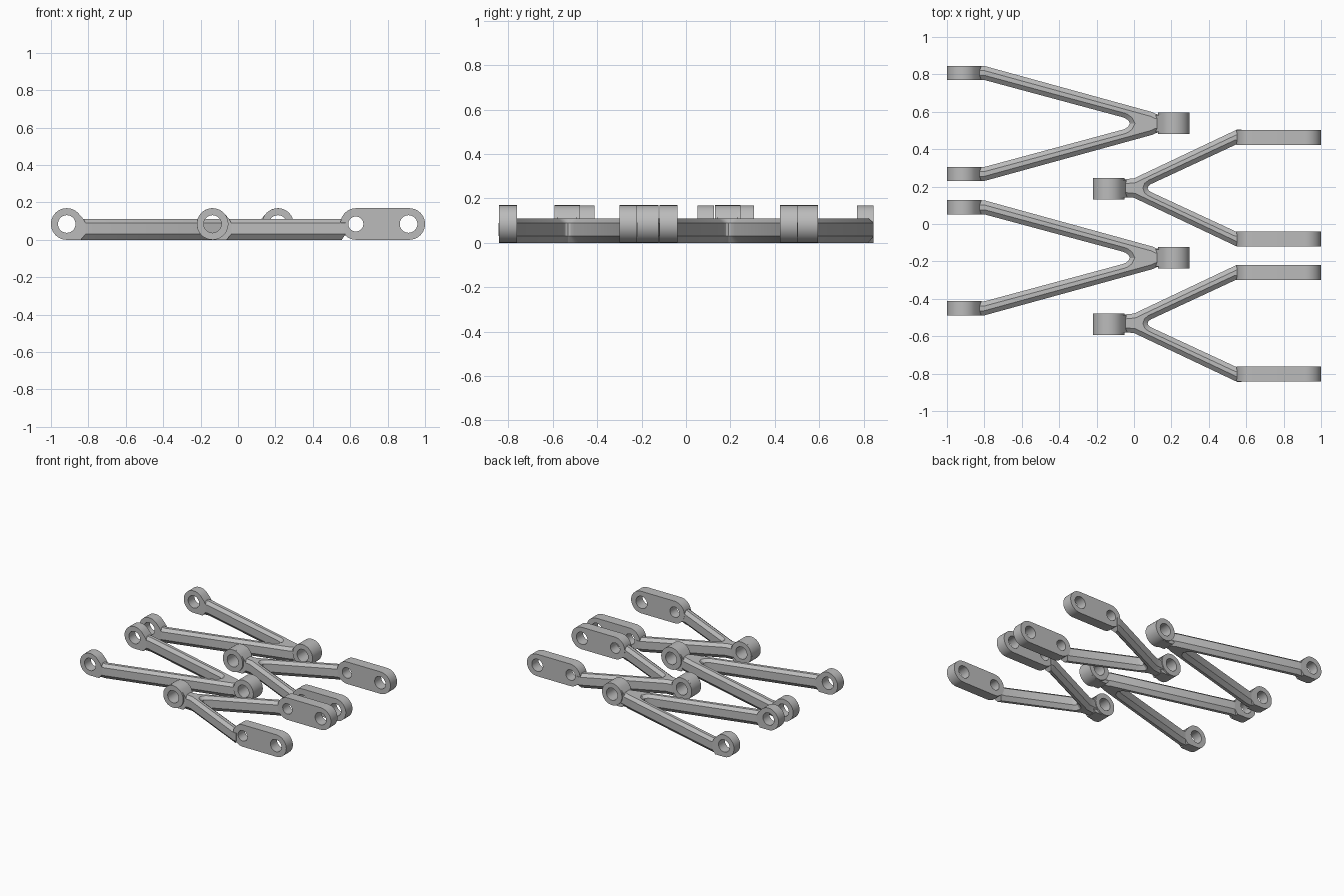
import bpy, bmesh, math
from mathutils import Vector

if "Cube" in bpy.data.objects:
    bpy.data.objects.remove(bpy.data.objects["Cube"])

grey = bpy.data.materials.new("satin_grey")
grey.diffuse_color = (0.5, 0.5, 0.5, 1)
grey.use_nodes = True
grey.node_tree.nodes["Principled BSDF"].inputs["Base Color"].default_value = grey.diffuse_color

R = 0.0845       # eye radius, also height of the eye centre
HOLE = 0.047     # bushing hole radius


def finish(name, mesh, loc=(0, 0, 0)):
    """Weld, shade and link a mesh as a named part."""
    bm = bmesh.new()
    bm.from_mesh(mesh)
    bmesh.ops.remove_doubles(bm, verts=bm.verts, dist=1e-5)
    bmesh.ops.recalc_face_normals(bm, faces=bm.faces)
    bm.to_mesh(mesh)
    bm.free()
    mesh.materials.clear()
    mesh.materials.append(grey)
    ob = bpy.data.objects.new(name, mesh)
    bpy.context.collection.objects.link(ob)
    ob.location = loc
    bpy.ops.object.select_all(action='DESELECT')
    ob.select_set(True)
    bpy.context.view_layer.objects.active = ob
    bpy.ops.object.shade_smooth_by_angle(angle=math.radians(30))
    return ob


def arc(cx, r, a0, a1, n):
    """Points on an arc in the x-z plane at eye height."""
    return [(cx + r * math.cos(math.radians(a0 + (a1 - a0) * i / n)),
             R + r * math.sin(math.radians(a0 + (a1 - a0) * i / n)))
            for i in range(n + 1)]


def circle(cx, r):
    return arc(cx, r, 0, 360, 40)[:-1]


def teardrop(cx, s):
    """Eye outline blending into the bar on side s (+1 right, -1 left)."""
    pts = arc(0, R, 38, 270, 30) + [(0.075, 0), (0.1, 0.03), (0.1, 0.09), (0.09, 0.11)]
    return [(cx + s * x, z) for x, z in pts]


def plate(name, loops, y, thick):
    """Extrude a side profile with holes along y."""
    cu = bpy.data.curves.new(name, 'CURVE')
    cu.dimensions = '2D'
    cu.fill_mode = 'BOTH'
    cu.extrude = thick / 2
    for pts in loops:
        sp = cu.splines.new('POLY')
        sp.points.add(len(pts) - 1)
        for p, (x, z) in zip(sp.points, pts):
            p.co = (x, z, 0, 1)
        sp.use_cyclic_u = True
    tmp = bpy.data.objects.new(name + "_profile", cu)
    bpy.context.collection.objects.link(tmp)
    dg = bpy.context.evaluated_depsgraph_get()
    mesh = bpy.data.meshes.new_from_object(tmp.evaluated_get(dg))
    bpy.data.objects.remove(tmp)
    ob = finish(name, mesh, (0, y, 0))
    ob.rotation_euler = (math.pi / 2, 0, 0)


def inset(pts, d):
    """Mitred inset of a counter-clockwise outline (negative d for clockwise)."""
    out = []
    for i, p in enumerate(pts):
        a = (p - pts[i - 1]).normalized()
        b = (pts[(i + 1) % len(pts)] - p).normalized()
        na, nb = Vector((-a.y, a.x)), Vector((-b.y, b.x))
        out.append(p + (na + nb) * (d / (1 + na.dot(nb))))
    return out


def fork(name, half, k, y):
    """Chamfered V bar from the upper half of its plan outline; k is the shoulder point."""
    pts = [Vector(p) for p in half + [(x, -v) for x, v in reversed(half[:-1])]]
    area = sum(pts[i - 1].x * p.y - p.x * pts[i - 1].y for i, p in enumerate(pts))
    c = math.copysign(0.024, area)
    bm = bmesh.new()
    rings = [[bm.verts.new((p.x, p.y, z)) for p in inset(pts, d)]
             for z, d in ((0, c), (0.03, 0), (0.09, 0), (0.11, c))]
    n, m = len(pts), len(half)
    for lo, hi in zip(rings, rings[1:]):
        for i in range(n):
            bm.faces.new((lo[i - 1], lo[i], hi[i], hi[i - 1]))
    # Flat caps: end, limb, fan round the crotch, then the neck
    mir = lambda j: 2 * (m - 1) - j
    limb = [(k + 1, k + 2, k + 3, k + 4), (k, k + 1, k + 4, k + 5)]
    limb += [(k, j, j + 1) for j in range(k + 5, m - 1)]
    caps = limb + [tuple(mir(j) for j in f) for f in limb]
    caps += [(k, m - 1, mir(k))] + [(j, j + 1, mir(j + 1), mir(j)) for j in range(k)]
    for ring in (rings[0], rings[-1]):
        for f in caps:
            bm.faces.new([ring[j] for j in f])
    mesh = bpy.data.meshes.new(name)
    bm.to_mesh(mesh)
    bm.free()
    finish(name, mesh, (0, y, 0))


def apex_eye(prefix, cx, s, y):
    """Wide eye at the point of the V with its narrower neck."""
    plate(prefix + "_apex_eye", [circle(cx, R), circle(cx, HOLE)], y, 0.115)
    plate(prefix + "_apex_neck", [teardrop(cx, s), circle(cx, HOLE)], y, 0.09)


LONG = [(0.155, 0.044), (0.12, 0.05), (0.10, 0.06), (-0.80, 0.3075), (-0.865, 0.3075),
        (-0.865, 0.2325), (-0.80, 0.2325), (-0.06, 0.033), (-0.045, 0.027),
        (-0.03, 0.016), (-0.022, 0.0)]
SHORT = [(-0.08, 0.045), (0.0, 0.052), (0.55, 0.3125), (0.575, 0.3125), (0.575, 0.2325),
         (0.545, 0.2325), (0.105, 0.028), (0.09, 0.021), (0.077, 0.011), (0.073, 0.0)]

# Long control arms
for y in (0.5375, -0.181):
    fork("long_arm_bar", LONG, 2, y)
    apex_eye("long_arm", 0.213, -1, y)
    for side in (1, -1):
        plate("long_arm_end_eye", [teardrop(-0.9155, 1), circle(-0.9155, HOLE)],
              y + side * 0.27, 0.076)

# Short control arms with two-hole end plates
for y in (0.192, -0.531):
    fork("short_arm_bar", SHORT, 1, y)
    apex_eye("short_arm", -0.136, 1, y - 0.004)
    outline = arc(0.9155, R, -90, 90, 20) + arc(0.632, R, 90, 270, 20)
    for side in (1, -1):
        plate("short_arm_end_plate", [outline, circle(0.63, 0.04), circle(0.912, HOLE)],
              y + side * 0.271, 0.08)
